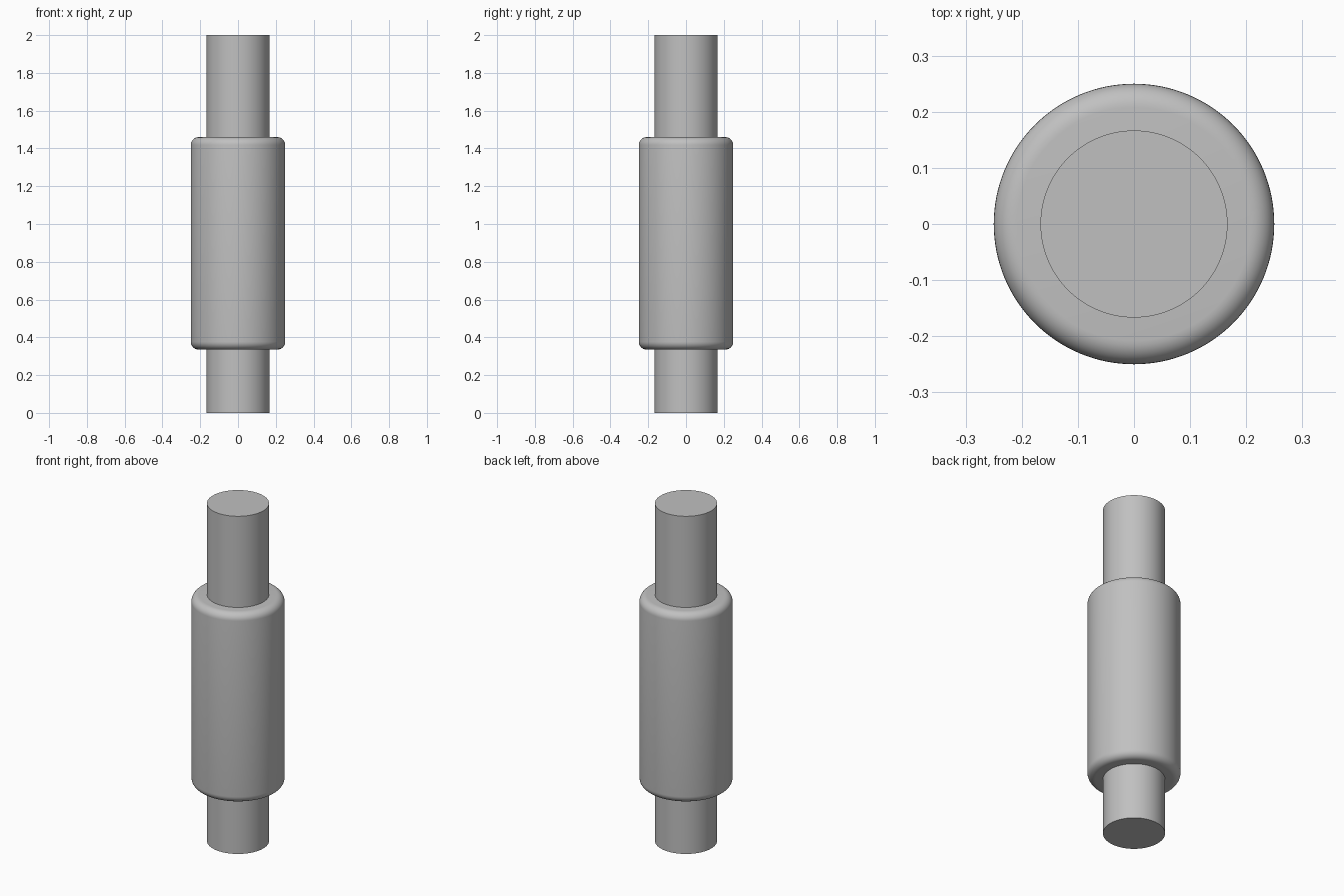
import bpy
import math

cube = bpy.data.objects.get("Cube")
if cube:
    bpy.data.objects.remove(cube, do_unlink=True)

SIDES = 128

grey = bpy.data.materials.new("plain grey")
grey.use_nodes = True
colour = (0.53, 0.53, 0.53, 1)
grey.diffuse_color = colour
grey.node_tree.nodes["Principled BSDF"].inputs["Base Color"].default_value = colour


def rod(name, radius, bottom, top, rounding=0):
    """Upright cylinder, with optional rounded rims."""
    bpy.ops.mesh.primitive_cylinder_add(
        vertices=SIDES, radius=radius, depth=top - bottom,
        location=(0, 0, (bottom + top) / 2))
    obj = bpy.context.object
    obj.name = name
    obj.data.materials.append(grey)
    if rounding:
        bevel = obj.modifiers.new("rounded rims", 'BEVEL')
        bevel.width = rounding
        bevel.segments = 8
        bevel.limit_method = 'ANGLE'
        bevel.angle_limit = math.radians(60)
        bpy.ops.object.modifier_apply(modifier=bevel.name)
    bpy.ops.object.shade_smooth_by_angle(angle=math.radians(30))
    return obj


# Thin shaft running the full height
rod("shaft", 0.1667, 0, 2)

# Thick sleeve with rounded rims
rod("sleeve", 0.25, 0.335, 1.46, rounding=0.042)
